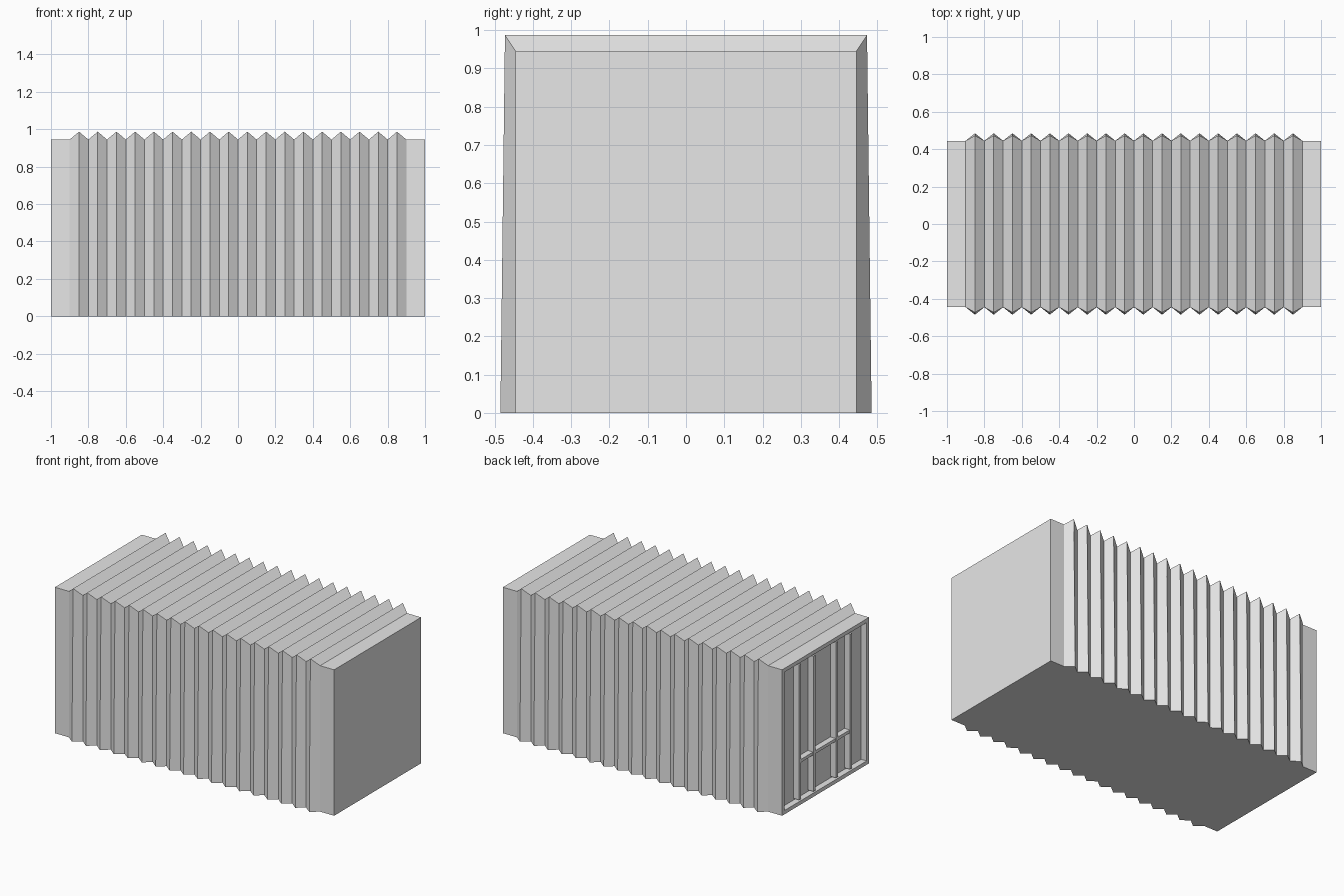
import bpy
import bmesh
from mathutils import Vector

cube = bpy.data.objects.get("Cube")
if cube:
    bpy.data.objects.remove(cube, do_unlink=True)

# Single plain grey paint
grey = bpy.data.materials.new("light_grey")
grey.use_nodes = True
colour = (0.8, 0.8, 0.8, 1.0)
grey.diffuse_color = colour
grey.node_tree.nodes["Principled BSDF"].inputs["Base Color"].default_value = colour

HALF_W, WALL_H = 0.445, 0.945      # flat ends and valleys
RIDGE_LOW, RIDGE_TOP, RIDGE_H = 0.485, 0.473, 0.987
BORDER, RECESS = 0.035, 0.04


def add_object(name, bm):
    bmesh.ops.recalc_face_normals(bm, faces=bm.faces)
    mesh = bpy.data.meshes.new(name)
    bm.to_mesh(mesh)
    bm.free()
    mesh.materials.append(grey)
    obj = bpy.data.objects.new(name, mesh)
    bpy.context.collection.objects.link(obj)
    return obj


def add_box(name, low, high):
    bm = bmesh.new()
    bmesh.ops.create_cube(bm, size=1)
    low, high = Vector(low), Vector(high)
    bmesh.ops.scale(bm, vec=high - low, verts=bm.verts)
    bmesh.ops.translate(bm, vec=(low + high) / 2, verts=bm.verts)
    return add_object(name, bm)


# Corrugated body: a lofted section, alternating valleys and ridges
bm = bmesh.new()


def section(x, ridge):
    low, top, h = (RIDGE_LOW, RIDGE_TOP, RIDGE_H) if ridge else (HALF_W, HALF_W, WALL_H)
    return [bm.verts.new(p) for p in
            ((x, -low, 0), (x, low, 0), (x, top, h), (x, -top, h))]


rings = [section(-1, False)]
rings += [section(-0.9 + 0.05 * i, i % 2 == 1) for i in range(37)]
rings.append(section(1, False))
for a, b in zip(rings, rings[1:]):
    for i in range(4):
        j = (i + 1) % 4
        bm.faces.new((a[i], a[j], b[j], b[i]))
door = bm.faces.new(rings[0])
bm.faces.new(rings[-1])
bmesh.ops.recalc_face_normals(bm, faces=bm.faces)

# Recessed door end inside a narrow frame
bmesh.ops.inset_region(bm, faces=[door], thickness=BORDER)
panel = bmesh.ops.extrude_discrete_faces(bm, faces=[door])["faces"][0]
bmesh.ops.translate(bm, vec=(RECESS, 0, 0), verts=panel.verts)
add_object("container_body", bm)

# Upright locking rods on the doors
for side, sign in (("right", -1), ("left", 1)):
    for place, offset in (("inner", 0.115), ("outer", 0.26)):
        y = sign * offset
        add_box(f"{place}_{side}_door_rod",
                (-1, y - 0.01, BORDER), (-1 + RECESS, y + 0.01, WALL_H - BORDER))

# Cross bar joining the rods
add_box("door_handle_bar", (-0.998, -0.25, 0.27), (-1 + RECESS, 0.25, 0.29))
